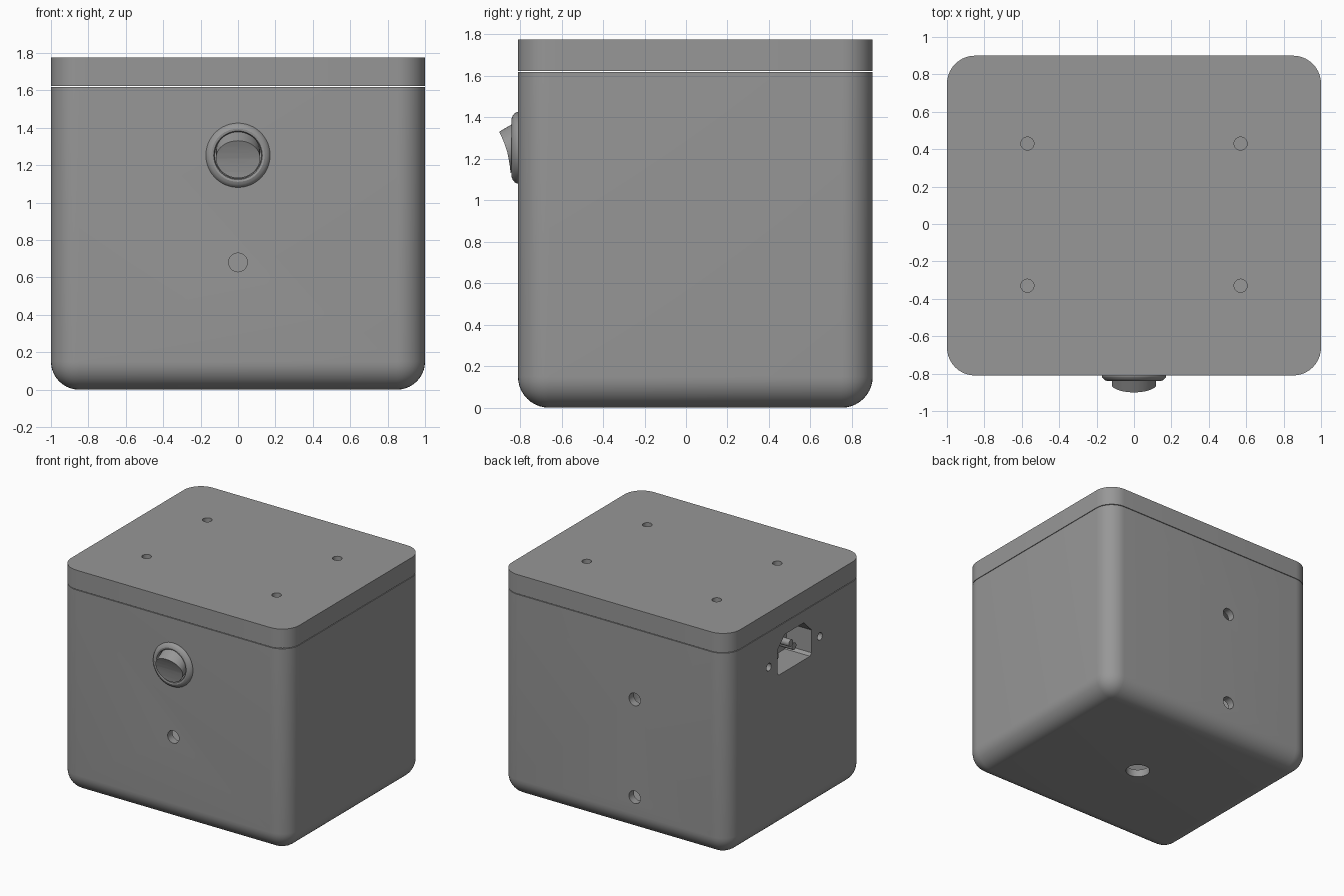
import bpy, bmesh, math
from mathutils import Vector, Matrix

if "Cube" in bpy.data.objects:
    bpy.data.objects.remove(bpy.data.objects["Cube"])

# Dark grey plastic shared by all parts
plastic = bpy.data.materials.new("dark_grey_plastic")
plastic.diffuse_color = (0.31, 0.31, 0.31, 1)
plastic.use_nodes = True
plastic.node_tree.nodes["Principled BSDF"].inputs["Base Color"].default_value = plastic.diffuse_color


def finish(name, bm):
    bmesh.ops.recalc_face_normals(bm, faces=bm.faces[:])
    me = bpy.data.meshes.new(name)
    bm.to_mesh(me)
    bm.free()
    me.materials.append(plastic)
    ob = bpy.data.objects.new(name, me)
    bpy.context.collection.objects.link(ob)
    return ob


def activate(ob):
    bpy.ops.object.select_all(action='DESELECT')
    ob.select_set(True)
    bpy.context.view_layer.objects.active = ob


def smooth(ob):
    activate(ob)
    bpy.ops.object.shade_smooth_by_angle(angle=math.radians(30))


def boolean(ob, cutter, op='DIFFERENCE'):
    activate(ob)
    m = ob.modifiers.new("cut", 'BOOLEAN')
    m.operation, m.solver, m.object = op, 'EXACT', cutter
    bpy.ops.object.modifier_apply(modifier=m.name)
    bpy.data.objects.remove(cutter)


def rounded_box(name, lo, hi, r, round_bottom):
    lo, hi = Vector(lo), Vector(hi)
    bm = bmesh.new()
    bmesh.ops.create_cube(bm, size=1)
    for v in bm.verts:
        v.co = Vector([(lo[i] + hi[i]) / 2 + v.co[i] * (hi[i] - lo[i]) for i in range(3)])
    edges = []
    for e in bm.edges:
        a, b = e.verts[0].co, e.verts[1].co
        vertical = abs(a.z - b.z) > 0.01
        bottom = max(a.z, b.z) < lo.z + 0.001
        if vertical or (round_bottom and bottom):
            edges.append(e)
    bmesh.ops.bevel(bm, geom=edges, offset=r, segments=10, profile=0.5, affect='EDGES')
    return finish(name, bm)


def rod(name, r, p0, p1, n=32):
    p0, p1 = Vector(p0), Vector(p1)
    d = p1 - p0
    mat = Matrix.Translation((p0 + p1) / 2) @ d.to_track_quat('Z', 'Y').to_matrix().to_4x4()
    bm = bmesh.new()
    bmesh.ops.create_cone(bm, cap_ends=True, segments=n, radius1=r, radius2=r,
                          depth=d.length, matrix=mat)
    return finish(name, bm)


def prism(name, yz, x0, x1, front_cap=True):
    bm = bmesh.new()
    a = [bm.verts.new((x0, y, z)) for y, z in yz]
    b = [bm.verts.new((x1, y, z)) for y, z in yz]
    n = len(yz)
    for i in range(n):
        bm.faces.new((a[i], a[(i + 1) % n], b[(i + 1) % n], b[i]))
    bm.faces.new(b)
    if front_cap:
        bm.faces.new(a)
    return finish(name, bm)


# Hollow body with rounded bottom and vertical edges
body = rounded_box("body", (-1, -0.81, 0), (1, 0.9, 1.618), 0.15, True)
boolean(body, rounded_box("cavity", (-0.94, -0.75, 0.06), (0.94, 0.84, 1.8), 0.1, True))

# Round holes: front, back pair, underside, inlet screws
SY, SZ = 0.07, 1.34
for r, p, d in [
    (0.05, (0, -0.81, 0.68), (0, 1, 0)),
    (0.05, (-0.18, 0.9, 1.06), (0, 1, 0)),
    (0.05, (-0.18, 0.9, 0.285), (0, 1, 0)),
    (0.09, (0, 0.045, 0), (0, 0, 1)),
    (0.03, (-1, SY + 0.32, SZ), (1, 0, 0)),
    (0.03, (-1, SY - 0.32, SZ), (1, 0, 0)),
]:
    p, d = Vector(p), Vector(d) * 0.12
    boolean(body, rod("hole_cutter", r, p - d, p + d))

# Power inlet opening: rectangle with two clipped upper corners
outline = [(SY - 0.215, 1.25), (SY - 0.195, 1.23), (SY + 0.195, 1.23), (SY + 0.215, 1.25),
           (SY + 0.215, 1.43), (SY + 0.12, 1.525), (SY - 0.12, 1.525), (SY - 0.215, 1.43)]
boolean(body, prism("inlet_cutter", outline, -1.1, -0.9))
smooth(body)

# Power inlet cup and its pins
cup = prism("power_inlet", outline, -0.995, -0.78, front_cap=False)
smooth(cup)
for i, (dy, z, tip) in enumerate([(0, 1.40, -0.97), (-0.11, 1.32, -0.92), (0.11, 1.32, -0.92)]):
    smooth(rod("inlet_pin_%d" % (i + 1), 0.028, (-0.78, SY + dy, z), (tip, SY + dy, z), 20))

# Lid plate with four screw holes, above a hairline seam
lid = rounded_box("lid", (-1, -0.81, 1.623), (1, 0.9, 1.775), 0.15, False)
for x in (-0.57, 0.57):
    for y in (-0.33, 0.43):
        boolean(lid, rod("lid_cutter", 0.035, (x, y, 1.5), (x, y, 1.9)))
smooth(lid)

# Switch bezel: lathed ring with a closed floor behind the rocker
SWZ = 1.253
profile = [(0.172, -0.005), (0.172, 0.006), (0.166, 0.016), (0.155, 0.025), (0.142, 0.03),
           (0.13, 0.028), (0.125, 0.02), (0.125, -0.01), (0.0, -0.01)]
bm = bmesh.new()
vs = [bm.verts.new((r, -0.81 - d, SWZ)) for r, d in profile]
es = [bm.edges.new((vs[i], vs[i + 1])) for i in range(len(vs) - 1)]
bmesh.ops.spin(bm, geom=vs + es, cent=(0, 0, SWZ), axis=(0, 1, 0),
               angle=math.tau, steps=48, use_duplicate=False)
bmesh.ops.remove_doubles(bm, verts=bm.verts[:], dist=0.0002)
smooth(finish("switch_bezel", bm))

# Rocker: concave side profile trimmed by a tilted round barrel
rocker = prism("switch_rocker", [(-0.81, 1.45), (-0.935, 1.45), (-0.9, 1.33), (-0.884, 1.295),
                                 (-0.872, 1.265), (-0.862, 1.235), (-0.855, 1.2),
                                 (-0.849, 1.165), (-0.845, 1.125), (-0.842, 1.09),
                                 (-0.81, 1.09)], -0.2, 0.2)
mid, tilt = Vector((0, -0.84, 1.25)), Vector((0, -0.866, -0.5)) * 0.2
boolean(rocker, rod("rocker_trim", 0.1, mid - tilt, mid + tilt, 48), 'INTERSECT')
for v in rocker.data.vertices:
    v.co.x *= 1.18
smooth(rocker)

# Switch barrel inside the box
smooth(rod("switch_barrel", 0.125, (0, -0.78, SWZ), (0, -0.5, SWZ)))
